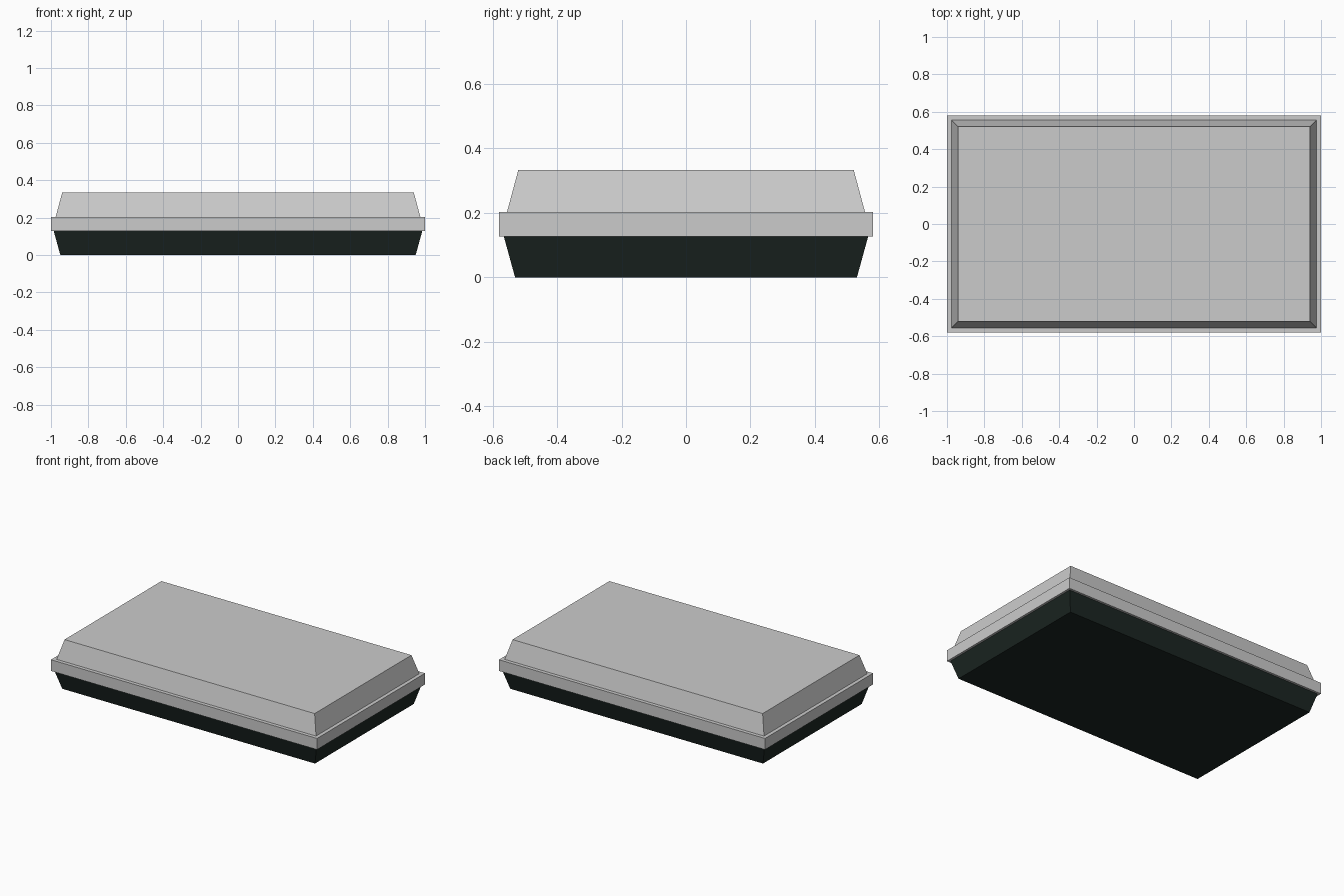
import bpy, bmesh

if "Cube" in bpy.data.objects:
    bpy.data.objects.remove(bpy.data.objects["Cube"])


def loft(name, rings, cap_first=False, cap_last=False, color=None):
    """Skin a stack of rectangles given as (half_x, half_y, z)."""
    bm = bmesh.new()
    loops = [[bm.verts.new((sx * hx, sy * hy, z))
              for sx, sy in ((-1, -1), (1, -1), (1, 1), (-1, 1))]
             for hx, hy, z in rings]
    for a, b in zip(loops, loops[1:]):
        for i in range(4):
            j = (i + 1) % 4
            bm.faces.new((a[i], a[j], b[j], b[i]))
    if cap_first:
        bm.faces.new(loops[0][::-1])
    if cap_last:
        bm.faces.new(loops[-1])
    mesh = bpy.data.meshes.new(name)
    bm.to_mesh(mesh)
    bm.free()
    obj = bpy.data.objects.new(name, mesh)
    bpy.context.collection.objects.link(obj)
    if color:
        mat = bpy.data.materials.new(name + "_color")
        mat.diffuse_color = color
        mat.use_nodes = True
        mat.node_tree.nodes["Principled BSDF"].inputs["Base Color"].default_value = mat.diffuse_color
        mesh.materials.append(mat)
    return obj


# Dark tapered tray, flaring up to the underside of the rim
loft("tray", [(0.95, 0.53, 0), (0.985, 0.565, 0.127)],
     cap_first=True, color=(0.011, 0.019, 0.016, 1))

# Lid: overhanging rim band, narrow ledge, then the raised tapered top
loft("lid", [(0.985, 0.565, 0.127), (1, 0.58, 0.127), (1, 0.58, 0.203),
             (0.975, 0.555, 0.203), (0.94, 0.52, 0.333)], cap_last=True)
